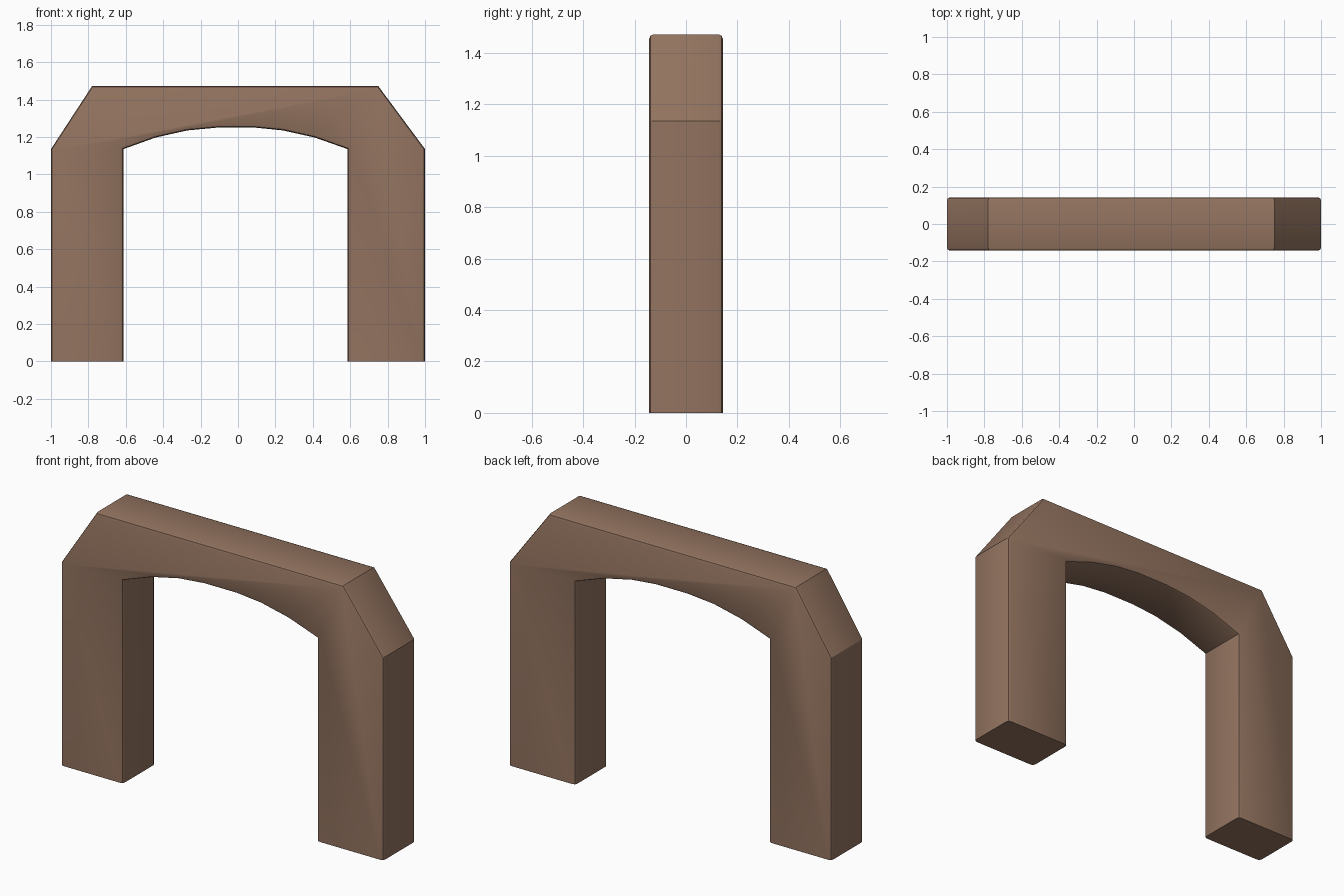
import bpy, bmesh

if "Cube" in bpy.data.objects:
    bpy.data.objects.remove(bpy.data.objects["Cube"])

# Warm brown wood
mat = bpy.data.materials.new("warm brown")
mat.diffuse_color = (0.29, 0.172, 0.115, 1)
mat.use_nodes = True
mat.node_tree.nodes["Principled BSDF"].inputs["Base Color"].default_value = mat.diffuse_color

HALF_DEPTH = 0.143

# Front outline: left leg, chamfered shoulders, right leg, shallow arch
profile = [(-1, 0), (-1, 1.135), (-0.78, 1.472), (0.75, 1.472), (1, 1.135), (1, 0),
           (0.586, 0), (0.586, 1.135), (0.41, 1.197), (0.24, 1.235), (0.09, 1.25),
           (-0.11, 1.25), (-0.27, 1.235), (-0.44, 1.197), (-0.613, 1.135), (-0.613, 0)]

bm = bmesh.new()
front = [bm.verts.new((x, -HALF_DEPTH, z)) for x, z in profile]
back = [bm.verts.new((x, HALF_DEPTH, z)) for x, z in profile]
bm.faces.new(front)
bm.faces.new(back[::-1])
n = len(profile)
for i in range(n):
    j = (i + 1) % n
    bm.faces.new((front[i], front[j], back[j], back[i]))
bmesh.ops.recalc_face_normals(bm, faces=bm.faces)

# Round the front and back outline edges, leaving the feet flat
rim = [e for e in bm.edges
       if abs(e.verts[0].co.y - e.verts[1].co.y) < 1e-5
       and max(v.co.z for v in e.verts) > 0.01]
bmesh.ops.bevel(bm, geom=rim, offset=0.017, segments=2, profile=0.5,
                affect='EDGES', clamp_overlap=True)

mesh = bpy.data.meshes.new("archway")
bm.to_mesh(mesh)
bm.free()
mesh.materials.append(mat)
arch = bpy.data.objects.new("archway", mesh)
bpy.context.collection.objects.link(arch)

# Smooth the rounded edges, keep corners sharp
bpy.context.view_layer.objects.active = arch
arch.select_set(True)
bpy.ops.object.shade_smooth_by_angle(angle=0.52)
